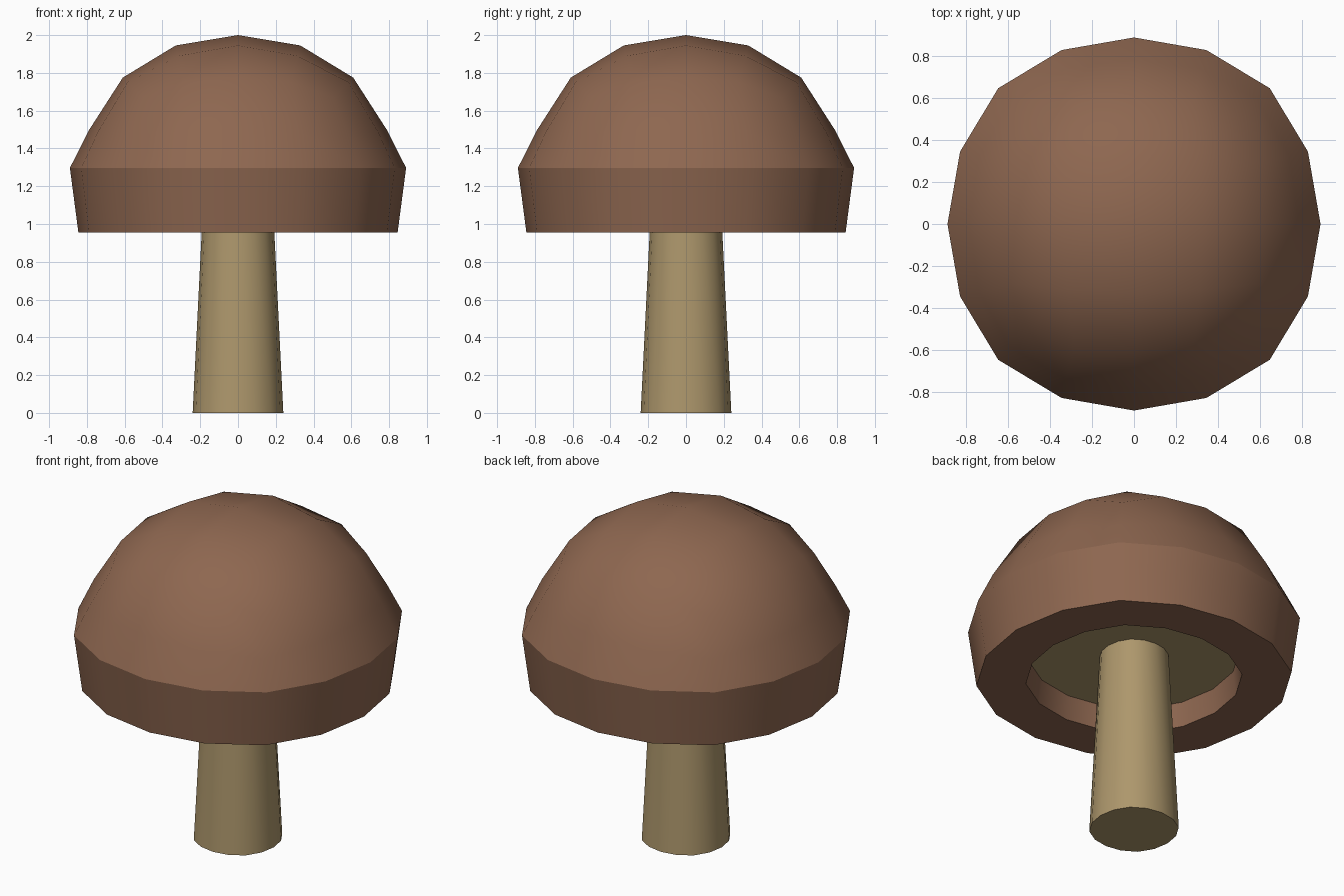
import bpy, bmesh, math

if "Cube" in bpy.data.objects:
    bpy.data.objects.remove(bpy.data.objects["Cube"])


def ring_points(axial, mid, diag):
    """16 points of a rounded-square loop from three key points, turned round four quadrants."""
    (ax, az), (mx, my, mz), (dx, dz) = axial, mid, diag
    quarter = [(ax, 0, az), (mx, my, mz), (dx, dx, dz), (my, mx, mz)]
    pts = []
    for q in range(4):
        c, s = round(math.cos(q * math.pi / 2)), round(math.sin(q * math.pi / 2))
        pts += [(x * c - y * s, x * s + y * c, z) for x, y, z in quarter]
    return pts


def flat_ring(r, z):
    return ring_points((r, z), (r * 0.9326, r * 0.388, z), (r * 0.728, z))


def add_ring(bm, pts):
    return [bm.verts.new(p) for p in pts]


def bridge(bm, upper, lower):
    n = len(upper)
    for i in range(n):
        j = (i + 1) % n
        bm.faces.new((upper[i], lower[i], lower[j], upper[j]))


def finish(bm, name, color):
    bmesh.ops.recalc_face_normals(bm, faces=bm.faces)
    mesh = bpy.data.meshes.new(name)
    bm.to_mesh(mesh)
    bm.free()
    obj = bpy.data.objects.new(name, mesh)
    bpy.context.collection.objects.link(obj)
    mat = bpy.data.materials.new(name + "_color")
    mat.diffuse_color = color
    mat.use_nodes = True
    mat.node_tree.nodes["Principled BSDF"].inputs["Base Color"].default_value = mat.diffuse_color
    mesh.materials.append(mat)
    bpy.ops.object.select_all(action='DESELECT')
    obj.select_set(True)
    bpy.context.view_layer.objects.active = obj
    bpy.ops.object.shade_smooth_by_angle(angle=math.radians(30))
    return obj


# Cap: rounded-cube dome, flared rim, underside lip and recess wall
bm = bmesh.new()
rows = [
    ring_points((0.61, 1.775), (0.585, 0.285, 1.75), (0.505, 1.667)),
    ring_points((0.787, 1.50), (0.74, 0.325, 1.49), (0.59, 1.46)),
    flat_ring(0.89, 1.297),
    flat_ring(0.845, 0.955),
    flat_ring(0.58, 0.955),
    flat_ring(0.565, 1.10),
]
rings = [add_ring(bm, r) for r in rows]
for a, b in zip(rings, rings[1:]):
    bridge(bm, a, b)

# Cap crown: 4 x 4 grid of quads
centre = bm.verts.new((0, 0, 2))
inner = []
for q in range(4):
    for r, off, z in ((0.33, 0, 1.945), (0.315 * math.sqrt(2), math.pi / 4, 1.89)):
        t = q * math.pi / 2 + off
        inner.append(bm.verts.new((r * math.cos(t), r * math.sin(t), z)))
outer = rings[0]
for q in range(4):
    a, b, a2 = inner[2 * q], inner[2 * q + 1], inner[(2 * q + 2) % 8]
    o = [outer[(4 * q + k) % 16] for k in range(5)]
    bm.faces.new((centre, a, b, a2))
    bm.faces.new((a, o[0], o[1], b))
    bm.faces.new((b, o[1], o[2], o[3]))
    bm.faces.new((b, o[3], o[4], a2))
finish(bm, "cap", (0.27, 0.135, 0.08, 1))

# Stem: tapered column that spreads into the pale ceiling of the recess
bm = bmesh.new()
stem = [add_ring(bm, flat_ring(r, z)) for r, z in ((0.565, 1.10), (0.185, 1.10), (0.24, 0.0))]
for a, b in zip(stem, stem[1:]):
    bridge(bm, a, b)
bm.faces.new(stem[-1])
finish(bm, "stem", (0.42, 0.31, 0.15, 1))
